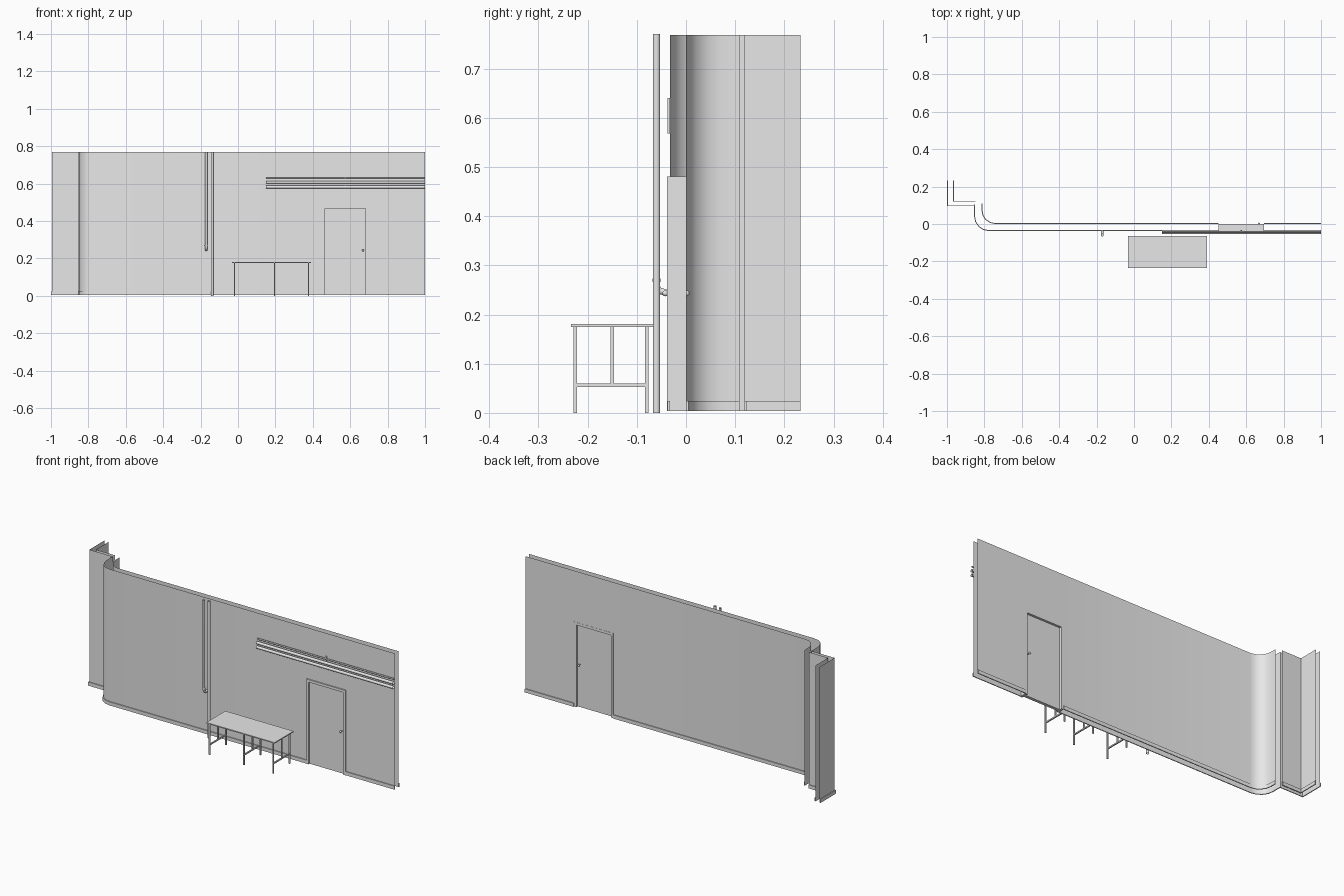
import bpy, bmesh, math
from mathutils import Vector

if "Cube" in bpy.data.objects:
    bpy.data.objects.remove(bpy.data.objects["Cube"])

GREY = bpy.data.materials.new("plain_grey")
GREY.diffuse_color = (0.8, 0.8, 0.8, 1)
GREY.use_nodes = True
GREY.node_tree.nodes["Principled BSDF"].inputs["Base Color"].default_value = GREY.diffuse_color

Z0, Z1 = 0.004, 0.768            # wall bottom and top
DX0, DX1, DZ = 0.452, 0.695, 0.479   # door opening


def finish(name, bm, recalc=True):
    if recalc:
        bmesh.ops.recalc_face_normals(bm, faces=bm.faces)
    me = bpy.data.meshes.new(name)
    bm.to_mesh(me)
    bm.free()
    me.materials.append(GREY)
    me.shade_smooth()
    me.set_sharp_from_angle(angle=math.radians(40))
    ob = bpy.data.objects.new(name, me)
    bpy.context.collection.objects.link(ob)
    return ob


def add_box(bm, x0, x1, y0, y1, z0, z1):
    vs = bmesh.ops.create_cube(bm, size=1)["verts"]
    for v in vs:
        v.co = Vector(((x0 + x1) / 2 + v.co.x * (x1 - x0),
                       (y0 + y1) / 2 + v.co.y * (y1 - y0),
                       (z0 + z1) / 2 + v.co.z * (z1 - z0)))


def boxes(name, items):
    bm = bmesh.new()
    for it in items:
        add_box(bm, *it)
    return finish(name, bm)


def sheet(name, path, flip=False):
    """Open vertical wall skin along a plan path, with the door opening left out."""
    bm = bmesh.new()
    zs = (Z0, DZ, Z1)
    grid = [[bm.verts.new((x, y, z)) for z in zs] for x, y in path]
    for i in range(len(path) - 1):
        for j in range(2):
            if j == 0 and path[i][0] == DX0:
                continue
            q = [grid[i][j], grid[i + 1][j], grid[i + 1][j + 1], grid[i][j + 1]]
            bm.faces.new(q[::-1] if flip else q)
    return finish(name, bm, recalc=False)


def baseboard(name, path, side, t=0.005, h=0.024):
    """Skirting strip offset to the right (side=1) or left (side=-1) of a path."""
    pts = [Vector(p) for p in path]
    dirs = [(b - a).normalized() for a, b in zip(pts, pts[1:])]
    bm = bmesh.new()
    rings = []
    for i, p in enumerate(pts):
        d0, d1 = dirs[max(i - 1, 0)], dirs[min(i, len(dirs) - 1)]
        n0, n1 = Vector((d0.y, -d0.x)), Vector((d1.y, -d1.x))
        o = p + (n0 + n1) / (1 + n0.dot(n1)) * t * side
        rings.append([bm.verts.new(c) for c in
                      ((p.x, p.y, Z0), (o.x, o.y, Z0), (o.x, o.y, h), (p.x, p.y, h))])
    for a, b in zip(rings, rings[1:]):
        for k in range(4):
            bm.faces.new((a[k], a[k - 1], b[k - 1], b[k]))
    bm.faces.new(rings[0])
    bm.faces.new(rings[-1])
    return finish(name, bm)


def tube(name, pts, r, side, n=14):
    """Open-ended pipe along points; side is an axis square to the whole path."""
    pts = [Vector(p) for p in pts]
    side = Vector(side)
    bm = bmesh.new()
    rings = []
    for i, p in enumerate(pts):
        t = (pts[min(i + 1, len(pts) - 1)] - pts[max(i - 1, 0)]).normalized()
        up = t.cross(side)
        rings.append([bm.verts.new(p + r * (side * math.cos(a) + up * math.sin(a)))
                      for a in (2 * math.pi * k / n for k in range(n))])
    for a, b in zip(rings, rings[1:]):
        for k in range(n):
            bm.faces.new((a[k - 1], a[k], b[k], b[k - 1]))
    return finish(name, bm)


def arc(cx, cy, r, n=4):
    """Quarter turn from facing -x round to facing -y."""
    return [(cx - r * math.cos(a), cy - r * math.sin(a))
            for a in (math.pi / 2 * k / n for k in range(n + 1))]


# Long wall with a rounded corner: front and back skins
doors = lambda y: [(DX0, y), (DX1, y), (1, y)]
front_bend = [(-0.85, 0.104)] + arc(-0.775, 0.042, 0.075)
back_bend = [(-0.815, 0.109)] + arc(-0.742, 0.073, 0.073)
sheet("wall_front_skin", front_bend + doors(-0.033))
sheet("wall_back_skin", back_bend + doors(0.0), flip=True)

# Short stepped wall at the left
step_out = [(-0.995, 0.233), (-0.995, 0.1), (-0.852, 0.1)]
step_in = [(-0.968, 0.233), (-0.968, 0.119), (-0.848, 0.119)]
sheet("step_wall_front_skin", step_out)
sheet("step_wall_back_skin", step_in, flip=True)

# Baseboards, broken at the door
baseboard("baseboard_front_left", front_bend + [(DX0, -0.033)], 1)
baseboard("baseboard_front_right", [(DX1, -0.033), (1, -0.033)], 1)
baseboard("baseboard_back_left", back_bend + [(DX0, 0)], -1)
baseboard("baseboard_back_right", [(DX1, 0), (1, 0)], -1)
baseboard("baseboard_step_front", step_out, 1)
baseboard("baseboard_step_back", step_in, -1)

# Door frame, leaf and knobs
W = 0.013
boxes("door_frame", [(DX0, DX0 + W, -0.039, 0.001, Z0, DZ - W),
                     (DX1 - W, DX1, -0.039, 0.001, Z0, DZ - W),
                     (DX0, DX1, -0.039, 0.001, DZ - W, DZ + 0.002)])
boxes("door_leaf", [(DX0 + W, DX1 - W, -0.029, -0.012, Z0, DZ - W)])
for label, y, s in (("front", -0.029, -1), ("back", -0.012, 1)):
    tube("door_knob_stem_" + label, [(0.668, y, 0.243), (0.668, y + s * 0.01, 0.243)],
         0.003, (1, 0, 0), 10)
    bm = bmesh.new()
    bmesh.ops.create_uvsphere(bm, u_segments=12, v_segments=8, radius=0.006)
    bmesh.ops.translate(bm, verts=bm.verts, vec=(0.668, y + s * 0.013, 0.243))
    finish("door_knob_" + label, bm)

# Vertical pipes, one turning into the wall
tube("tall_pipe", [(-0.138, -0.06, 0), (-0.138, -0.06, 0.77)], 0.0075, (1, 0, 0))
bend = [(-0.17, -0.045 - 0.015 * math.cos(a), 0.261 - 0.015 * math.sin(a))
        for a in (math.pi / 2 * k / 5 for k in range(6))]
tube("elbow_pipe", [(-0.17, -0.06, 0.768)] + bend + [(-0.17, -0.033, 0.246)],
     0.0065, (1, 0, 0))
tube("elbow_collar", [(-0.17, -0.06, 0.266), (-0.17, -0.06, 0.273)], 0.008, (1, 0, 0))

# Horizontal pipes above the door and their bracket
for i, (y, z, r) in enumerate(((-0.046, 0.582, 0.008), (-0.046, 0.607, 0.008),
                               (-0.043, 0.628, 0.0045))):
    tube("wall_pipe_%d" % (i + 1), [(0.15, y, z), (1, y, z)], r, (0, 1, 0))
boxes("pipe_bracket", [(0.57, 0.577, -0.038, -0.033, 0.568, 0.64)])

# Table: top and three trestle frames
boxes("table_top", [(-0.033, 0.391, -0.234, -0.065, 0.175, 0.181)])
T = 0.0035
for i, x in enumerate((-0.019, 0.195, 0.377)):
    boxes("table_frame_%d" % (i + 1),
          [(x - T, x + T, y - T, y + T, 0, 0.175) for y in (-0.225, -0.08)]
          + [(x - T, x + T, -0.15 - T, -0.15 + T, 0.06, 0.175),
             (x - T, x + T, -0.225 + T, -0.08 - T, 0.053, 0.06)])
